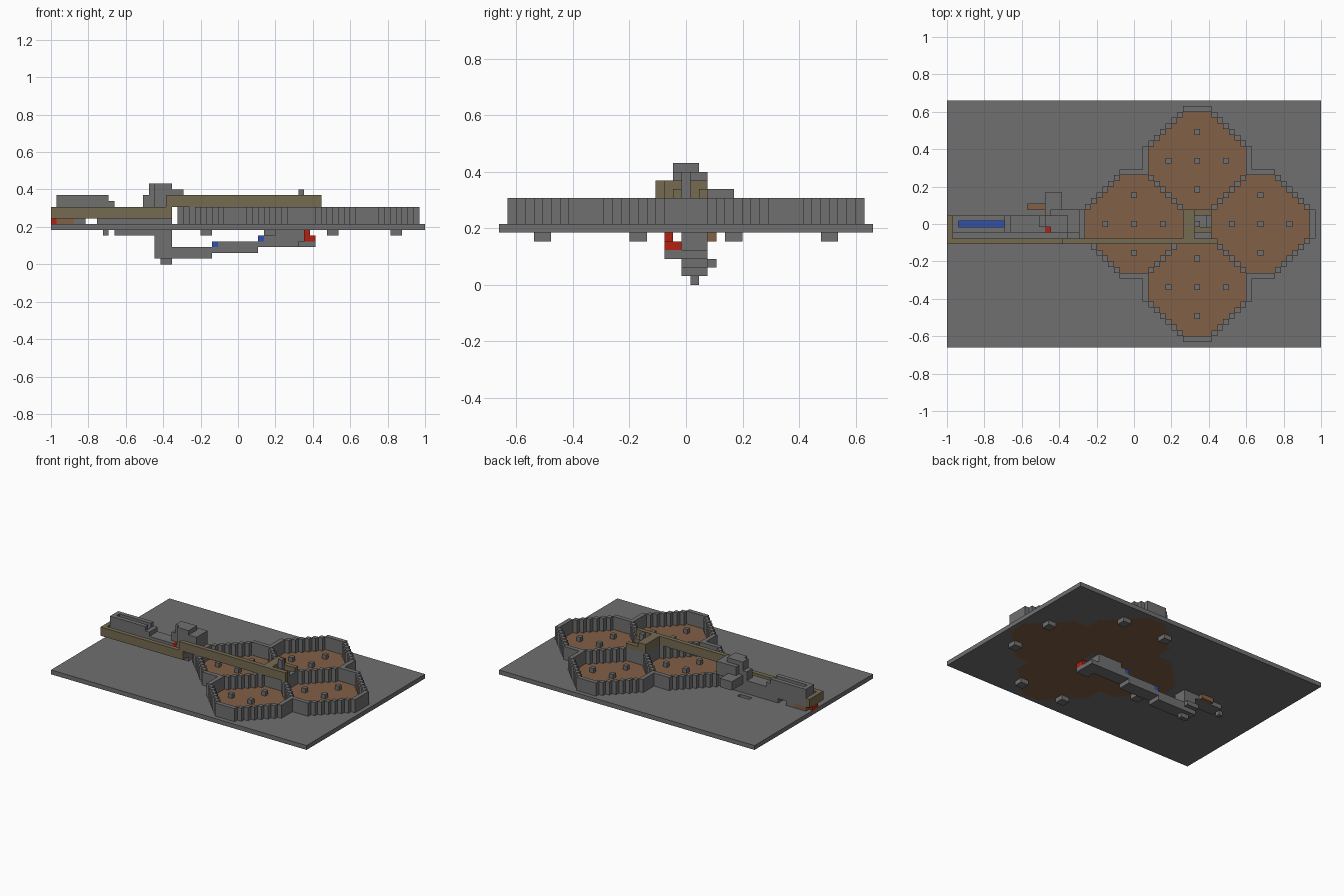
import bpy, bmesh
from mathutils import Vector

cube = bpy.data.objects.get("Cube")
if cube:
    bpy.data.objects.remove(cube)

NX, NY = 65, 43
U = 2 / NX


def material(name, rgb):
    m = bpy.data.materials.new(name)
    m.use_nodes = True
    color = (*rgb, 1)
    m.diffuse_color = color
    m.node_tree.nodes["Principled BSDF"].inputs["Base Color"].default_value = color
    return m


MATS = [material("stone grey", (.16, .16, .16)),
        material("earth brown", (.22, .115, .062)),
        material("olive", (.18, .145, .085)),
        material("blue", (.03, .08, .43)),
        material("red", (.45, .015, .006))]
GREY, BROWN, OLIVE, BLUE, RED = range(len(MATS))


def box(i, j, k):
    """All unit blocks in three inclusive ranges."""
    spans = [(s, s) if isinstance(s, int) else s for s in (i, j, k)]
    a, b, c = [range(s[0], s[1] + 1) for s in spans]
    return {(x, y, z) for x in a for y in b for z in c}


def build(name, *layers):
    """Mesh the outer skin of coloured block sets; later layers repaint."""
    cells = {}
    for color, blocks in layers:
        cells.update(dict.fromkeys(blocks, color))
    bm = bmesh.new()
    verts = {}

    def vert(p):
        if p not in verts:
            verts[p] = bm.verts.new(((p[0] - NX / 2) * U, (p[1] - NY / 2) * U, p[2] * U))
        return verts[p]

    for cell, color in cells.items():
        for axis in range(3):
            for side in (0, 1):
                near = list(cell)
                near[axis] += 2 * side - 1
                if tuple(near) in cells:
                    continue
                ring = []
                for a, b in ((0, 0), (1, 0), (1, 1), (0, 1)):
                    p = list(cell)
                    p[axis] += side
                    p[(axis + 1) % 3] += a
                    p[(axis + 2) % 3] += b
                    ring.append(vert(tuple(p)))
                face = bm.faces.new(ring if side else ring[::-1])
                face.material_index = color
    bmesh.ops.dissolve_limit(bm, angle_limit=.01, verts=bm.verts, edges=bm.edges,
                             delimit={'MATERIAL'})
    mesh = bpy.data.meshes.new(name)
    bm.to_mesh(mesh)
    bm.free()
    for m in MATS:
        mesh.materials.append(m)
    obj = bpy.data.objects.new(name, mesh)
    bpy.context.collection.objects.link(obj)
    return obj


# Four truncated diamond rooms around a central shaft
CX, CY, STEP, REACH = 43, 21, 11, 9
SIDES = ((1, 0), (-1, 0), (0, 1), (0, -1))
rooms = [(CX + STEP * a, CY + STEP * b) for a, b in SIDES]
floor, walls, pillars = set(), set(), set()
for x, y in rooms:
    for dx in range(-REACH, REACH + 1):
        for dy in range(-REACH, REACH + 1):
            total, widest = abs(dx) + abs(dy), max(abs(dx), abs(dy))
            if total <= STEP:
                floor.add((x + dx, y + dy, 6))
                if total == STEP or widest == REACH:
                    walls |= box(x + dx, y + dy, (7, 9))
    for a, b in SIDES + ((0, 0),):
        pillars.add((x + 5 * a, y + 5 * b, 7))

# Ground slab with room floors and an open slot
slot = box((14, 16), 24, 6)
build("ground_slab", (GREY, box((0, NX - 1), (0, NY - 1), 6) - slot), (BROWN, floor))
build("room_walls", (GREY, walls))
build("room_pillars", (GREY, pillars))
build("slot_floor", (BROWN, box((14, 16), 24, 5)))

# Blocks hanging below the slab
feet = set()
for a in (-1, 1):
    for b in (-1, 1):
        for p, q in ((5, 16), (16, 5)):
            if (a, b, p) == (-1, 1, 16):
                continue
            x, y = CX + a * p, CY + b * q
            feet |= box((x, x + 1) if a > 0 else (x - 1, x),
                        (y, y + 1) if b > 0 else (y - 1, y), 5)
build("hanging_feet", (GREY, feet | box(9, 21, 5)))

# Raised walkway, stepping up near the tower and ending at the central shaft
build("walkway", (OLIVE, box((0, 20), 18, (8, 9)) | box(0, (18, 22), (8, 9))
                  | box((20, 46), 18, (10, 11)) | box((41, 42), (18, 23), (10, 11))
                  | box((43, 45), 20, 10) | box((43, 45), 23, 10)))
build("central_post", (GREY, box(CX, CY, (7, 12))))

# Long hall with a water channel on its roof
hall = box((1, 20), (20, 22), (8, 9)) | box((1, 20), 19, 8)
hall |= box((8, 20), (20, 22), 7) | box((4, 5), (20, 22), 7)
channel = box((2, 9), 21, (10, 11))
tank = box((1, 9), (20, 22), (10, 11)) - channel | box(10, (20, 22), 10)
build("hall", (GREY, hall | tank),
      (BLUE, box((2, 9), 21, 9)),
      (BROWN, box((1, 3), (20, 22), 7)),
      (RED, box(0, (20, 21), 7) | {(17, 20, 9)}))

# Stepped tower with side wing and porch
tower = box((18, 20), (20, 22), (10, 13)) | box(17, (21, 22), (10, 13))
tower |= box((18, 20), 23, (10, 12)) | box(16, (21, 22), (10, 11))
tower |= box((21, 22), (20, 23), (10, 12)) | box(22, (20, 22), (7, 9))
build("tower", (GREY, tower))
build("tower_wing", (GREY, box((17, 19), (23, 26), (9, 10)) - tower))

# Underground shaft and stepped passage
passage = box((18, 20), (21, 23), (1, 5)) | box((19, 20), 22, 0)
passage |= box((11, 17), (21, 23), 5) | box((18, 20), 24, 2)
passage |= box((21, 27), (21, 23), (1, 2))
passage |= box((28, 35), (21, 23), (2, 3))
passage |= box((36, 43), (21, 23), (3, 4)) | box((38, 43), (21, 23), 5)
passage |= box((43, 45), (19, 23), 3)
build("passage", (GREY, passage),
      (BLUE, box(28, (21, 23), 3) | box(36, (21, 23), 4)),
      (RED, box((44, 45), (19, 20), 4) | box(44, 19, 5)))
